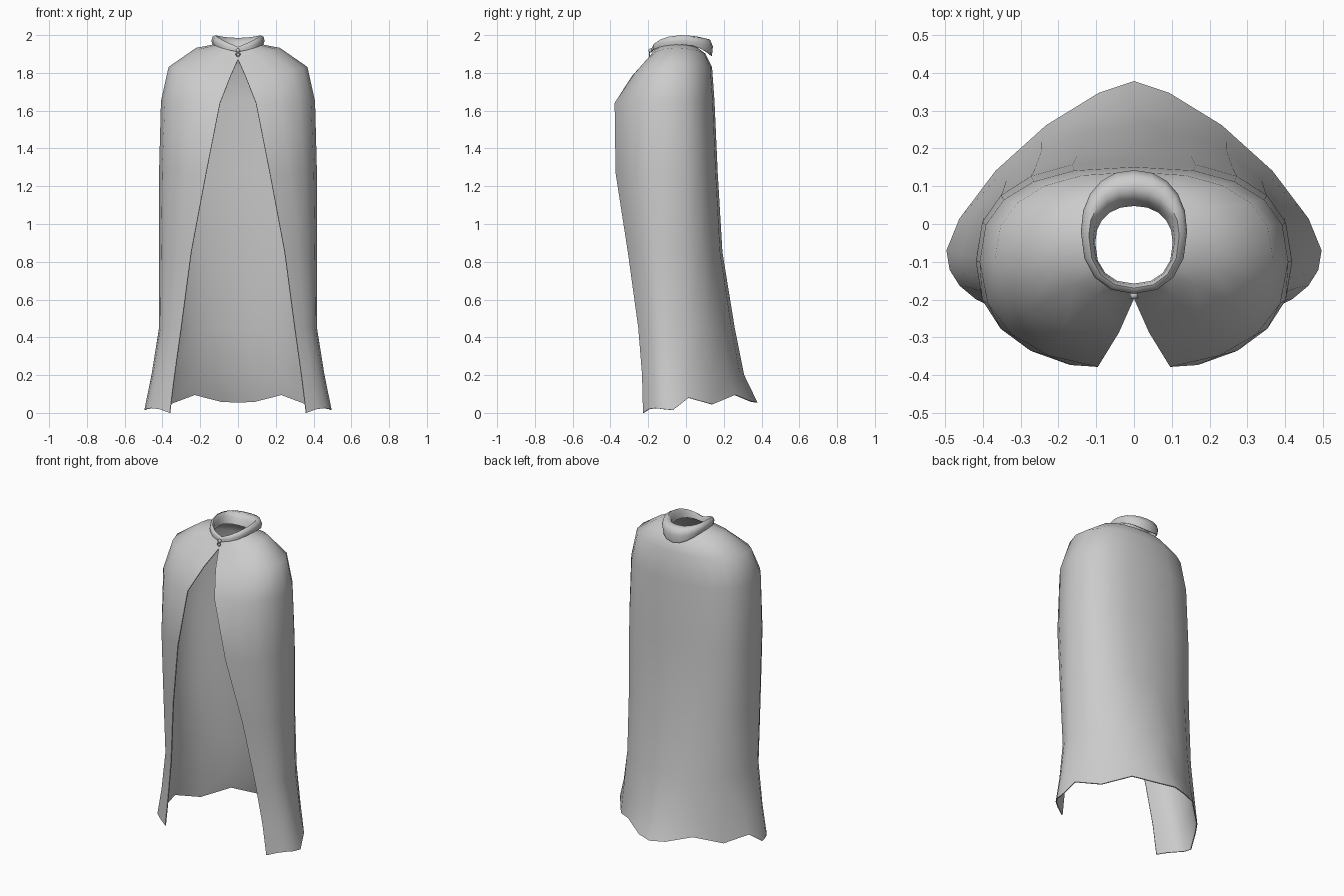
import bpy
import bmesh
import math

default_cube = bpy.data.objects.get("Cube")
if default_cube:
    bpy.data.objects.remove(default_cube, do_unlink=True)

# One plain cloth colour for everything
cloth = bpy.data.materials.new("grey_cloth")
cloth.use_nodes = True
cloth.diffuse_color = (0.6, 0.6, 0.6, 1)
cloth.node_tree.nodes["Principled BSDF"].inputs["Base Color"].default_value = cloth.diffuse_color

BACK_STEPS = 5
FRONT_STEPS = 4


def half_ring(back_z, side_z, front_z, back_y, side_x, side_y, edge_x, edge_y, power):
    """Left half of a horizontal outline, from the back centre round to the front edge."""
    points = []
    for i in range(BACK_STEPS + 1):
        angle = math.pi / 2 * i / BACK_STEPS
        x = side_x * math.sin(angle) ** (2 / power)
        y = side_y + (back_y - side_y) * max(math.cos(angle), 0) ** (2 / power)
        z = back_z + (side_z - back_z) * math.sin(angle) ** 2
        points.append([x, y, z])
    front_power = 2.3
    end = math.acos((edge_x / side_x) ** (front_power / 2))
    for i in range(1, FRONT_STEPS + 1):
        share = i / FRONT_STEPS
        angle = end * share
        x = side_x * max(math.cos(angle), 0) ** (2 / front_power)
        reach = (math.sin(angle) / math.sin(end)) ** (2 / front_power)
        y = side_y + (edge_y - side_y) * reach
        z = side_z + (front_z - side_z) * share ** 1.5
        points.append([x, y, z])
    points[0][0] = 0
    points[-1][0] = edge_x
    return points


def finish(obj):
    """Bake the modifiers and smooth the cloth while keeping rims sharp."""
    bpy.ops.object.select_all(action="DESELECT")
    obj.select_set(True)
    bpy.context.view_layer.objects.active = obj
    bpy.ops.object.convert(target="MESH")
    bpy.ops.object.shade_smooth_by_angle(angle=math.radians(60))


def loft(name, rings, thickness):
    """Skin a stack of half outlines, mirror it and give it cloth thickness."""
    bm = bmesh.new()
    rows = [[bm.verts.new(point) for point in ring] for ring in rings]
    for upper, lower in zip(rows, rows[1:]):
        for i in range(len(upper) - 1):
            bm.faces.new((upper[i], lower[i], lower[i + 1], upper[i + 1]))
    bmesh.ops.recalc_face_normals(bm, faces=bm.faces)
    mesh = bpy.data.meshes.new(name)
    bm.to_mesh(mesh)
    bm.free()
    mesh.materials.append(cloth)
    obj = bpy.data.objects.new(name, mesh)
    bpy.context.collection.objects.link(obj)
    mirror = obj.modifiers.new("mirror", "MIRROR")
    mirror.use_clip = True
    mirror.merge_threshold = 0.001
    solid = obj.modifiers.new("thickness", "SOLIDIFY")
    solid.thickness = thickness
    solid.offset = 0
    finish(obj)
    return obj


# Cape body: neck, shoulders, long fall and flared hem
cape_rings = [half_ring(*values) for values in (
    (1.93, 1.95, 1.92, .06, .115, -.05, 0, -.165, 2),
    (1.90, 1.93, 1.87, .1, .22, -.06, 0, -.195, 2.2),
    (1.83, 1.83, 1.78, .135, .365, -.09, .04, -.285, 2.4),
    (1.65, 1.65, 1.64, .148, .405, -.1, .095, -.375, 2.5),
    (1.27, 1.27, 1.27, .165, .415, -.1, .168, -.37, 2.5),
    (.85, .85, .85, .19, .415, -.1, .247, -.305, 2.3),
    (.45, .45, .45, .255, .415, -.09, .3, -.25, 2),
    (.2, .2, .2, .305, .455, -.08, .335, -.23, 1.7),
    (0, 0, 0, .375, .493, -.07, .36, -.225, 1.4),
)]

# Wavy hem heights from the back centre to the front edge
hem = (.055, .06, .095, .045, .08, .015, .02, .025, .02, 0)
for point, height in zip(cape_rings[-1], hem):
    point[2] = height
loft("cape_body", cape_rings, 0.006)

# Collar: stands up round the neck and folds over, lowest at the back
collar_rings = [half_ring(*values) for values in (
    (1.92, 1.935, 1.91, .05, .105, -.05, 0, -.16, 2.2),
    (1.96, 1.98, 1.925, .065, .11, -.04, 0, -.165, 2.2),
    (1.983, 1.997, 1.935, .09, .12, -.03, 0, -.17, 2.2),
    (1.975, 1.99, 1.933, .125, .133, -.02, 0, -.178, 2.2),
    (1.94, 1.97, 1.925, .14, .138, -.02, 0, -.182, 2.2),
    (1.89, 1.95, 1.91, .135, .132, -.02, 0, -.182, 2.2),
)]
loft("collar", collar_rings, 0.005)

# Clasp: a small button with a ring hanging below it
bpy.ops.mesh.primitive_uv_sphere_add(segments=12, ring_count=8, radius=0.011, location=(0, -.188, 1.918))
button = bpy.context.object
button.name = "clasp_button"
bpy.ops.mesh.primitive_torus_add(major_segments=12, minor_segments=6, major_radius=0.01, minor_radius=0.003,
                                 location=(0, -.194, 1.898), rotation=(math.pi / 2, 0, 0))
hoop = bpy.context.object
hoop.name = "clasp_ring"
for part in (button, hoop):
    part.data.materials.append(cloth)
    finish(part)
